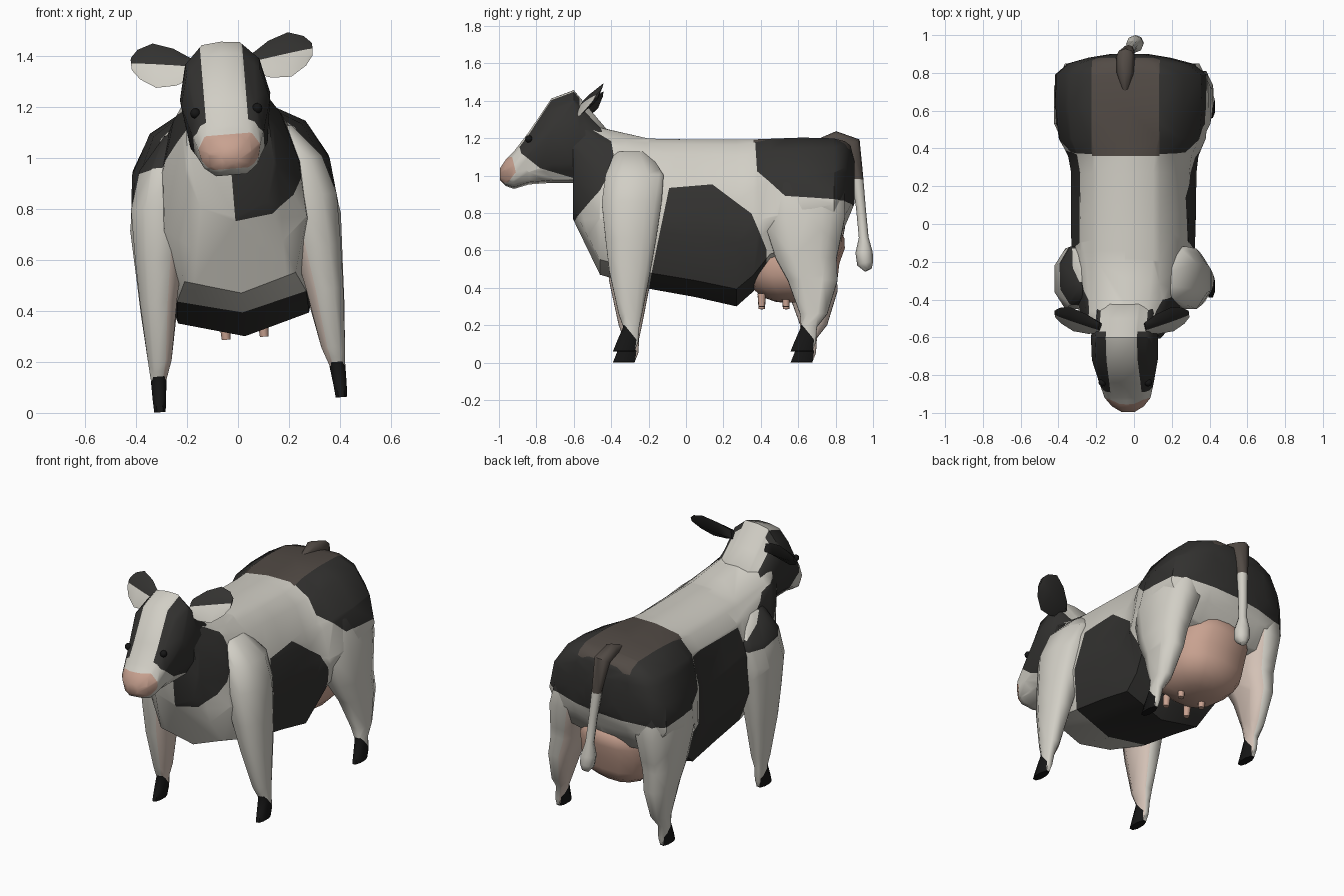
import bpy, bmesh, math
from mathutils import Vector, Matrix

if "Cube" in bpy.data.objects:
    bpy.data.objects.remove(bpy.data.objects["Cube"])

# Whole animal leans slightly sideways
LEAN = Matrix.Translation((0.05, 0, 0.032)) @ Matrix.Rotation(-0.083, 4, 'Y')


def mat(name, rgb):
    m = bpy.data.materials.new(name)
    m.diffuse_color = (*rgb, 1)
    m.use_nodes = True
    m.node_tree.nodes["Principled BSDF"].inputs["Base Color"].default_value = m.diffuse_color
    return m


MATS = [mat("white_hide", (0.64, 0.62, 0.56)), mat("black_hide", (0.033, 0.032, 0.03)),
        mat("pink_skin", (0.58, 0.36, 0.28)), mat("brown_hide", (0.085, 0.07, 0.06)),
        mat("cream_skin", (0.66, 0.54, 0.47)), mat("hoof_black", (0.008, 0.008, 0.008))]
WHITE, BLACK, PINK, BROWN, CREAM, HOOF = range(6)


def loft(rings):
    """Skin a list of equal-length point rings and close both ends."""
    bm = bmesh.new()
    vs = [[bm.verts.new(p) for p in r] for r in rings]
    n = len(vs[0])
    for a, b in zip(vs, vs[1:]):
        for i in range(n):
            j = (i + 1) % n
            bm.faces.new((a[i], a[j], b[j], b[i]))
    bm.faces.new(vs[0])
    bm.faces.new(vs[-1])
    bmesh.ops.recalc_face_normals(bm, faces=bm.faces)
    return bm


def section(y, w, top, bot, half):
    """Symmetric cross-section in the xz plane."""
    pts = half + [(-x, t) for x, t in reversed(half[1:-1])]
    return [(x * w, y, bot + t * (top - bot)) for x, t in pts]


def patch(bm, poly, m, side=0, xmin=0.0, xmax=None):
    """Cut a convex yz polygon into the skin and colour what lies inside."""
    for s in ([side] if side else [-1, 1]):
        planes = [(Vector((s * xmin, 0, 0)), Vector((s, 0, 0)))]
        if xmax:
            planes.append((Vector((s * xmax, 0, 0)), Vector((-s, 0, 0))))
        cy = sum(p[0] for p in poly) / len(poly)
        cz = sum(p[1] for p in poly) / len(poly)
        for (y0, z0), (y1, z1) in zip(poly, poly[1:] + poly[:1]):
            no = Vector((0, z1 - z0, y0 - y1)).normalized()
            if no.dot(Vector((0, cy - y0, cz - z0))) < 0:
                no.negate()
            planes.append((Vector((0, y0, z0)), no))
        cand = list(bm.faces)
        for co, no in planes:
            if not cand:
                break
            geom = list({e for f in cand for e in (*f.verts, *f.edges)}) + cand
            r = bmesh.ops.bisect_plane(bm, geom=geom, dist=1e-5, plane_co=co, plane_no=no)
            cand = [f for f in r["geom"] if isinstance(f, bmesh.types.BMFace)
                    and (f.calc_center_median() - co).dot(no) > 0]
        for f in cand:
            f.material_index = m


def finish(bm, name, angle=45):
    bm.transform(LEAN)
    me = bpy.data.meshes.new(name)
    bm.to_mesh(me)
    bm.free()
    for m in MATS:
        me.materials.append(m)
    ob = bpy.data.objects.new(name, me)
    bpy.context.collection.objects.link(ob)
    bpy.ops.object.select_all(action='DESELECT')
    ob.select_set(True)
    bpy.context.view_layer.objects.active = ob
    bpy.ops.object.shade_smooth_by_angle(angle=math.radians(angle))


RUMP = [(0.36, 1.3), (0.38, 0.97), (0.53, 0.83), (0.97, 0.8), (0.97, 1.3)]
SHOULDER = [(-0.65, 1.13), (-0.42, 0.95), (-0.1, 0.9), (-0.1, 1.08), (-0.4, 1.14), (-0.65, 1.3)]
NECK = [(-0.65, 0.72), (-0.6, 0.72), (-0.46, 0.87), (-0.38, 1.02), (-0.4, 1.14), (-0.65, 1.30)]

# Body: y, half width, top, bottom
trunk = [(0, 1), (.45, .985), (.75, .88), (.95, .64), (1, .35), (.78, .08), (0, 0)]
bm = loft([section(*r, trunk) for r in [
    (-.605, .17, 1.33, .74), (-.46, .28, 1.23, .44), (-.2, .325, 1.17, .365),
    (.05, .33, 1.165, .32), (.27, .33, 1.165, .27), (.36, .345, 1.165, .35),
    (.45, .39, 1.165, .47), (.62, .41, 1.17, .52), (.79, .405, 1.165, .58),
    (.85, .33, 1.15, .70), (.88, .22, 1.13, .77), (.90, .1, 1.05, .82)]])
patch(bm, RUMP, BLACK)
patch(bm, [(.36, 1.1), (.88, 1.1), (.88, 1.3), (.36, 1.3)], BROWN, xmax=.18)
patch(bm, [(-.2, .2), (-.2, .35), (-.09, .88), (.14, .9), (.35, .74), (.43, .55), (.43, .2)], BLACK, 1)
patch(bm, [(-.2, .2), (-.17, .7), (-.1, 1.05), (.37, 1.05), (.43, .55), (.43, .2)], BLACK, -1)
patch(bm, SHOULDER, BLACK, -1)
patch(bm, NECK, BLACK, 1)
finish(bm, "body")

# Head: y, half width, top, bottom
skull = [(0, 1), (.42, .985), (.82, .84), (1, .56), (.86, .18), (.5, 0), (0, 0)]
bm = loft([section(*r, skull) for r in [
    (-.995, .035, 1.01, .95), (-.965, .085, 1.055, .92), (-.92, .122, 1.10, .905),
    (-.84, .145, 1.205, .93), (-.72, .175, 1.385, .94), (-.6, .178, 1.43, .94),
    (-.5, .17, 1.31, .93), (-.40, .19, 1.19, .9)]])
patch(bm, [(-.9, 1.15), (-.88, 1.08), (-.78, 1.0), (-.6, .95), (-.57, .95), (-.57, 1.5), (-.7, 1.5)],
      BLACK, xmin=.083)
patch(bm, [(-.57, .93), (-.38, .93), (-.38, 1.5), (-.57, 1.5)], BLACK, xmin=.125)
patch(bm, [(-1.1, .93), (-.95, .93), (-.91, .98), (-.93, 1.065), (-1.1, 1.065)], PINK)
finish(bm, "head", 50)

# Eyes
for s in (-1, 1):
    bm = bmesh.new()
    bmesh.ops.create_uvsphere(bm, u_segments=12, v_segments=8, radius=.02,
                              matrix=Matrix.Translation((s * .122, -.84, 1.158)))
    for f in bm.faces:
        f.material_index = HOOF
    finish(bm, "eye", 60)

# Ears: distance along ear, half height, thickness
for s in (-1, 1):
    root, axis = Vector((s * .12, -.55, 1.335)), Vector((s * .225, .07, .035))
    up, out = Vector((0, .7, .97)), Vector((s * .25, -.8, .5)).normalized()
    rings = []
    for t, h, d in [(0, .04, .03), (.3, .075, .03), (.65, .09, .025), (.92, .06, .018), (1.05, .025, .008)]:
        c = root + axis * t
        rings.append([c + up * h, c + out * d * .6 + up * h * .5, c + out * d * .5,
                      c + out * d * .4 - up * h * .6, c - up * h, c - out * d])
    bm = loft(rings)
    for f in bm.faces:
        p = f.calc_center_median() - root
        low = p.z < axis.z * p.x / axis.x
        f.material_index = WHITE if low and f.normal.dot(out) > .1 else BLACK
    finish(bm, "ear")

# Legs: z, inner x, outer x, front y, back y
OCT = [(-1, -.45), (-.5, -1), (.5, -1), (1, -.45), (1, .45), (.5, 1), (-.5, 1), (-1, .45)]
FRONT = [(1.08, .14, .25, -.38, -.2), (.95, .16, .36, -.43, -.12), (.8, .18, .405, -.45, -.13),
         (.6, .22, .405, -.43, -.16), (.43, .255, .40, -.41, -.19), (.2, .295, .388, -.36, -.235)]
REAR = [(1.04, .12, .30, .48, .80), (.9, .16, .385, .41, .845), (.72, .18, .415, .41, .85),
        (.5, .23, .405, .48, .805), (.38, .26, .40, .545, .81), (.2, .295, .388, .61, .755)]
FOOT = [(.13, .32, .383, -.335, -.25), (.05, .33, .382, -.37, -.255), (0, .335, .38, -.39, -.275)]
for name, upper, dy in [("front_leg", FRONT, 0), ("rear_leg", REAR, .95)]:
    rows = upper + [(z, a, b, f + dy, k + dy) for z, a, b, f, k in FOOT]
    for s in (-1, 1):
        bm = loft([[(s * ((a + b) / 2 + u * (b - a) / 2), (f + k) / 2 + v * (k - f) / 2, z)
                    for u, v in OCT] for z, a, b, f, k in rows])
        for f in bm.faces:
            if f.normal.x * s < -.6:
                f.material_index = CREAM
        if dy:
            patch(bm, RUMP, BLACK, s)
        elif s < 0:
            patch(bm, SHOULDER, BLACK, s)
        patch(bm, [(-.45 + dy, -.05), (-.28 + dy, -.05), (-.265 + dy, .06), (-.33 + dy, .14),
                   (-.45 + dy, .14)], HOOF, s)
        finish(bm, name, 65)

# Udder (rounded box) and teats
bm = bmesh.new()
bmesh.ops.create_uvsphere(bm, u_segments=16, v_segments=10, radius=1)
for v in bm.verts:
    q = [math.copysign(abs(c) ** .8, c) for c in v.co]
    v.co = (q[0] * .24, .57 + q[1] * .25 + max(q[2], 0) * .1, .5 + q[2] * .21)
for x in (-.075, .075):
    for y in (.405, .535):
        bmesh.ops.create_cone(bm, cap_ends=True, segments=8, radius1=.017, radius2=.022, depth=.07,
                              matrix=Matrix.Translation((x, y, .297)))
for f in bm.faces:
    f.material_index = PINK
finish(bm, "udder")

# Tail with tuft: y, z, radius along its path
path = [(.70, 1.15, .015), (.80, 1.165, .045), (.885, 1.14, .05), (.915, .97, .032), (.935, .8, .026),
        (.95, .64, .026), (.952, .56, .046), (.958, .5, .044), (.975, .465, .02)]
rings = []
for i, (y, z, r) in enumerate(path):
    a, b = path[max(i - 1, 0)], path[min(i + 1, len(path) - 1)]
    t = Vector((0, b[0] - a[0], b[1] - a[1])).normalized()
    side = Vector((1, 0, 0))
    up = side.cross(t)
    rings.append([Vector((0, y, z)) + r * (math.cos(q) * side + math.sin(q) * up)
                  for q in [k * math.tau / 8 for k in range(8)]])
bm = loft(rings)
patch(bm, [(.6, .95), (1.1, .95), (1.1, 1.4), (.6, 1.4)], BROWN)
finish(bm, "tail", 60)
